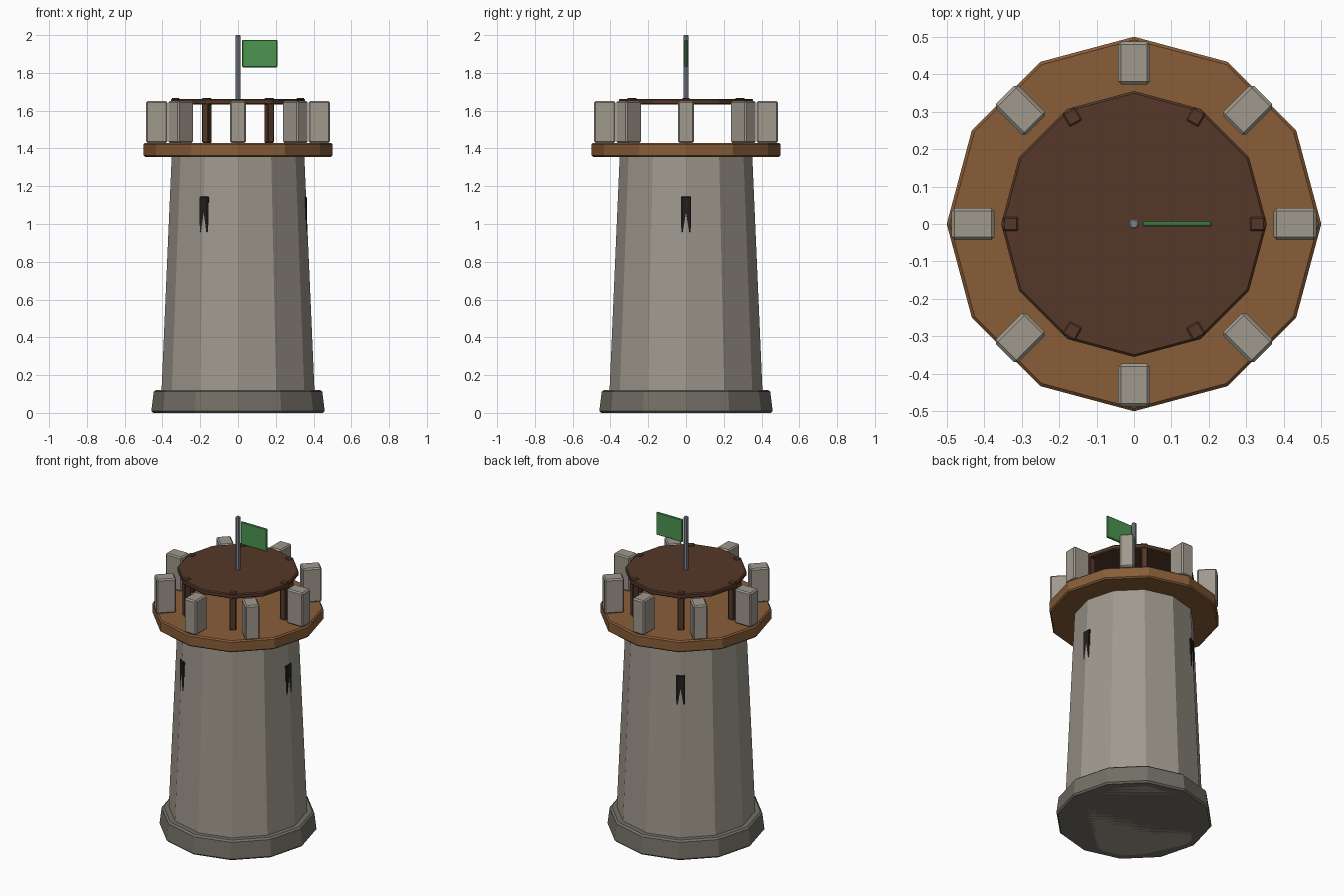
import bpy
from math import radians, cos, sin

if "Cube" in bpy.data.objects:
    bpy.data.objects.remove(bpy.data.objects["Cube"])


def material(name, r, g, b):
    m = bpy.data.materials.new(name)
    m.diffuse_color = (r, g, b, 1)
    m.use_nodes = True
    m.node_tree.nodes["Principled BSDF"].inputs["Base Color"].default_value = m.diffuse_color
    return m


STONE = material("stone", 0.35, 0.32, 0.27)
DARK_STONE = material("dark_stone", 0.17, 0.16, 0.13)
WOOD = material("wood", 0.25, 0.11, 0.04)
DARK_WOOD = material("dark_wood", 0.09, 0.04, 0.022)
SHADOW = material("shadow", 0.015, 0.014, 0.013)
METAL = material("metal", 0.22, 0.24, 0.28)
GREEN = material("green", 0.07, 0.30, 0.08)


def finish(name, mat, bevel):
    ob = bpy.context.object
    ob.name = name
    ob.data.materials.append(mat)
    if bevel:
        mod = ob.modifiers.new("edge_bevel", "BEVEL")
        mod.width = bevel
        mod.segments = 1
        mod.limit_method = "ANGLE"
        mod.angle_limit = radians(50)
    return ob


def drum(name, r1, r2, z1, z2, mat, sides=12, bevel=0.008):
    bpy.ops.mesh.primitive_cone_add(vertices=sides, radius1=r1, radius2=r2,
                                    depth=z2 - z1, location=(0, 0, (z1 + z2) / 2))
    return finish(name, mat, bevel)


def box(name, size, loc, mat, angle=0, bevel=0.006):
    bpy.ops.mesh.primitive_cube_add(size=1, location=loc, rotation=(0, 0, angle))
    ob = finish(name, mat, bevel)
    for v in ob.data.vertices:
        v.co = [c * s for c, s in zip(v.co, size)]
    return ob


def ring(name, count, radius, size, z1, mat, bevel):
    # size is radial, tangential, height
    for i in range(count):
        a = radians(360 / count * i)
        box(f"{name}_{i + 1}", size,
            (radius * cos(a), radius * sin(a), z1 + size[2] / 2), mat, a, bevel)


# Stone body
drum("base", 0.46, 0.445, 0, 0.122, DARK_STONE, bevel=0.01)
drum("tower_wall", 0.41, 0.351, 0, 1.36, STONE, bevel=0)

# Arrow slits, partly sunk in the sloping wall
ring("arrow_slit", 3, 0.344, (0.04, 0.052, 0.19), 0.955, SHADOW, 0.004)

# Fighting platform and battlements
drum("platform", 0.5, 0.5, 1.355, 1.43, WOOD)
ring("merlon", 8, 0.43, (0.115, 0.085, 0.22), 1.43, STONE, 0.008)

# Roof on posts
ring("roof_post", 6, 0.33, (0.04, 0.038, 0.238), 1.43, DARK_WOOD, 0.004)
drum("roof", 0.355, 0.355, 1.633, 1.663, DARK_WOOD, bevel=0.006)

# Flag
drum("flagpole", 0.014, 0.014, 1.64, 2.0, METAL, sides=8, bevel=0.004)
box("flag", (0.186, 0.014, 0.145), (0.115, 0, 1.902), GREEN, bevel=0.004)
